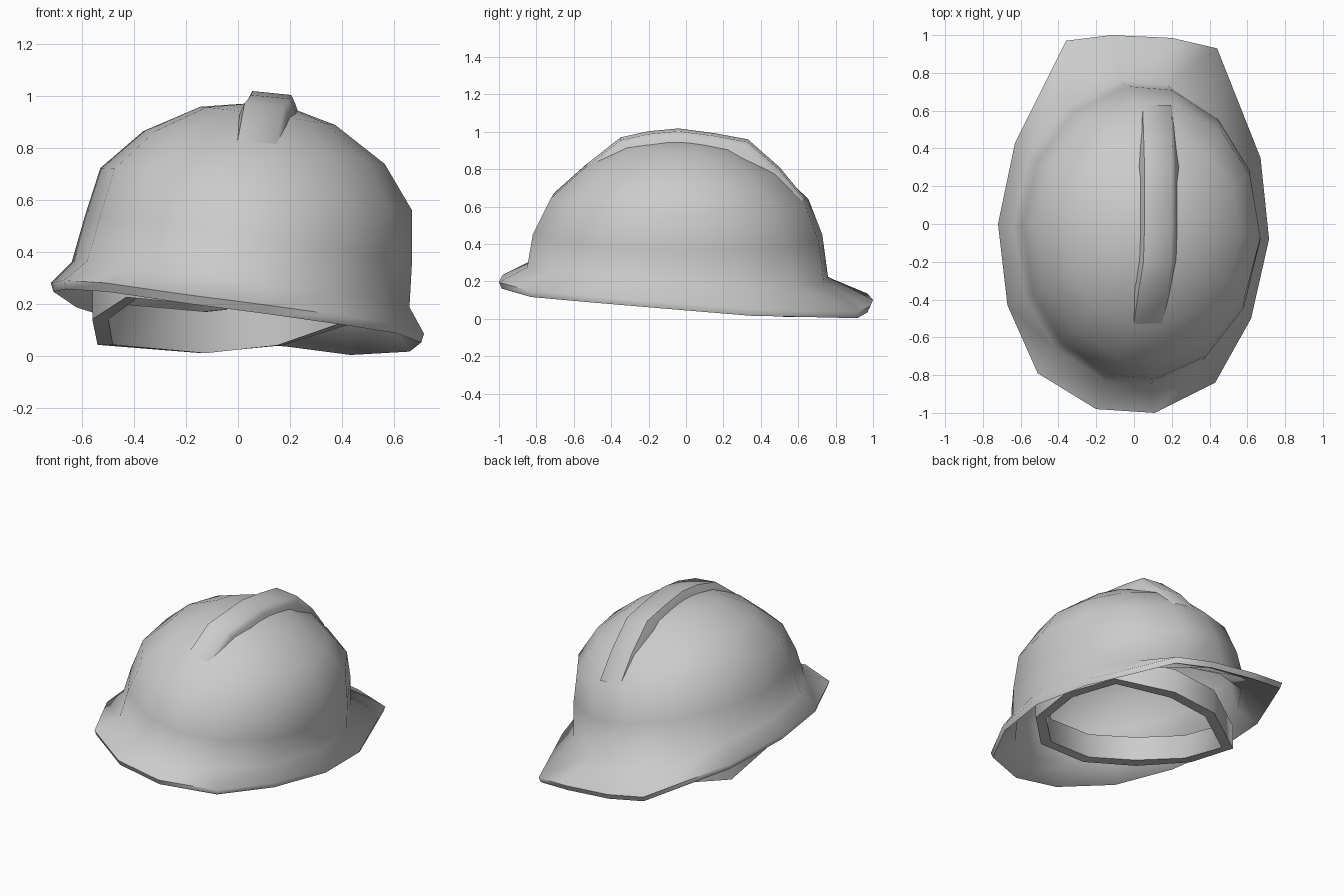
import bpy, math

if "Cube" in bpy.data.objects:
    bpy.data.objects.remove(bpy.data.objects["Cube"])

grey = bpy.data.materials.new("plain_grey")
grey.diffuse_color = (0.6, 0.6, 0.6, 1)
grey.use_nodes = True
grey.node_tree.nodes["Principled BSDF"].inputs["Base Color"].default_value = grey.diffuse_color


def loft(name, rings, smooth_angle, closed=True, apex=None, loop=False):
    """Skin a list of equal-length rings; optional apex at each end, or join last ring to first."""
    n = len(rings[0])
    verts = [p for r in rings for p in r]
    faces = []
    for k in range(len(rings) if loop else len(rings) - 1):
        a, b = k * n, (k + 1) % len(rings) * n
        for i in range(n if closed else n - 1):
            j = (i + 1) % n
            faces.append((a + i, a + j, b + j, b + i))
    if apex:
        first, last = len(verts), len(verts) + 1
        verts += apex
        a = (len(rings) - 1) * n
        for i in range(n):
            j = (i + 1) % n
            faces += [(j, i, first), (a + i, a + j, last)]
    me = bpy.data.meshes.new(name)
    me.from_pydata(verts, [], faces)
    me.materials.append(grey)
    ob = bpy.data.objects.new(name, me)
    bpy.context.collection.objects.link(ob)
    bpy.ops.object.select_all(action='DESELECT')
    ob.select_set(True)
    bpy.context.view_layer.objects.active = ob
    bpy.ops.object.shade_smooth_by_angle(angle=math.radians(smooth_angle))
    return ob


# Brim outline, counter-clockwise, with the long peak at +y
brim = [(0.715, -0.08, .085), (0.67, 0.35, .05), (0.44, 0.93, .037), (0.2, 0.985, .068),
        (-0.12, 1.0, .10), (-0.36, 0.97, .135), (-0.63, 0.43, .22), (-0.72, 0, .28),
        (-0.67, -0.43, .29), (-0.51, -0.79, .28), (-0.2, -0.98, .235), (0.11, -1.0, .195),
        (0.43, -0.84, .15), (0.62, -0.5, .12)]
angles = [math.radians(d) for d in
          (-3, 25, 49, 75, 97, 124, 151, 177, 205, 229, 255, 277, 303, 329)]

# Crown levels: centre x, centre y, radius x, radius y, height, slope along y, saddle
levels = [(.01, -.045, .65, .81, .262, -.045, .012),
          (.04, -.045, .63, .78, .45, -.015, 0),
          (.07, -.035, .60, .695, .64, -.015, 0),
          (.10, -.03, .465, .52, .80, -.02, 0),
          (.115, -.04, .26, .30, .922, -.01, 0)]


def crown_ring(level, inset=0.0, drop=0.0):
    cx, cy, rx, ry, h, sy, saddle = level
    ring = []
    for t in angles:
        dx, dy = (rx - inset) * math.cos(t), (ry - inset) * math.sin(t)
        ring.append((cx + dx, cy + dy, h - drop - .137 * dx + sy * dy + saddle * math.cos(2 * t)))
    return ring


# Outer surface, brim edge, thin underside and inner dome as one closed skin
outer = [crown_ring(lv) for lv in levels]
lip = [(x * .985, y * .985, z - .034) for x, y, z in brim]
drops = (.035, .02, .02, .025, .03)
inner = [crown_ring(lv, .025, d) for lv, d in zip(levels, drops)]
loft("helmet_shell", inner[::-1] + [lip, brim] + outer, 70,
     apex=[(.14, -.04, .945), (.14, -.04, .977)])

# Raised ridge over the crown: centre x, y, top height
path = [(.065, -.66, .69), (.075, -.52, .828), (.10, -.35, .962), (.125, -.2, .995),
        (.13, -.04, 1.01), (.13, .15, .985), (.13, .33, .952), (.125, .5, .803),
        (.12, .63, .645)]
section = [(-.11, -.10), (-.09, -.035), (-.075, 0), (.075, 0), (.09, -.035), (.11, -.10)]
ridge = [[(x + u, y + w * y, z + w * .9 - .1 * u) for u, w in section] for x, y, z in path]
loft("crown_ridge", ridge, 65, closed=False)

# Tilted headband inside, hanging below the shell on one side
band = [(.46, .36, .13), (.17, .59, .04), (-.14, .59, .01), (-.54, .29, .042), (-.56, -.13, .14),
        (-.43, -.49, .225), (-.12, -.62, .195), (.25, -.58, .165), (.51, -.32, .14),
        (.56, .02, .14)]


def band_ring(scale, rise):
    return [(x * scale, -.02 + (y + .02) * scale, z + rise) for x, y, z in band]


loft("headband", [band_ring(.89, 0), band_ring(1, 0), band_ring(1, .16), band_ring(.89, .16)],
     60, loop=True)
